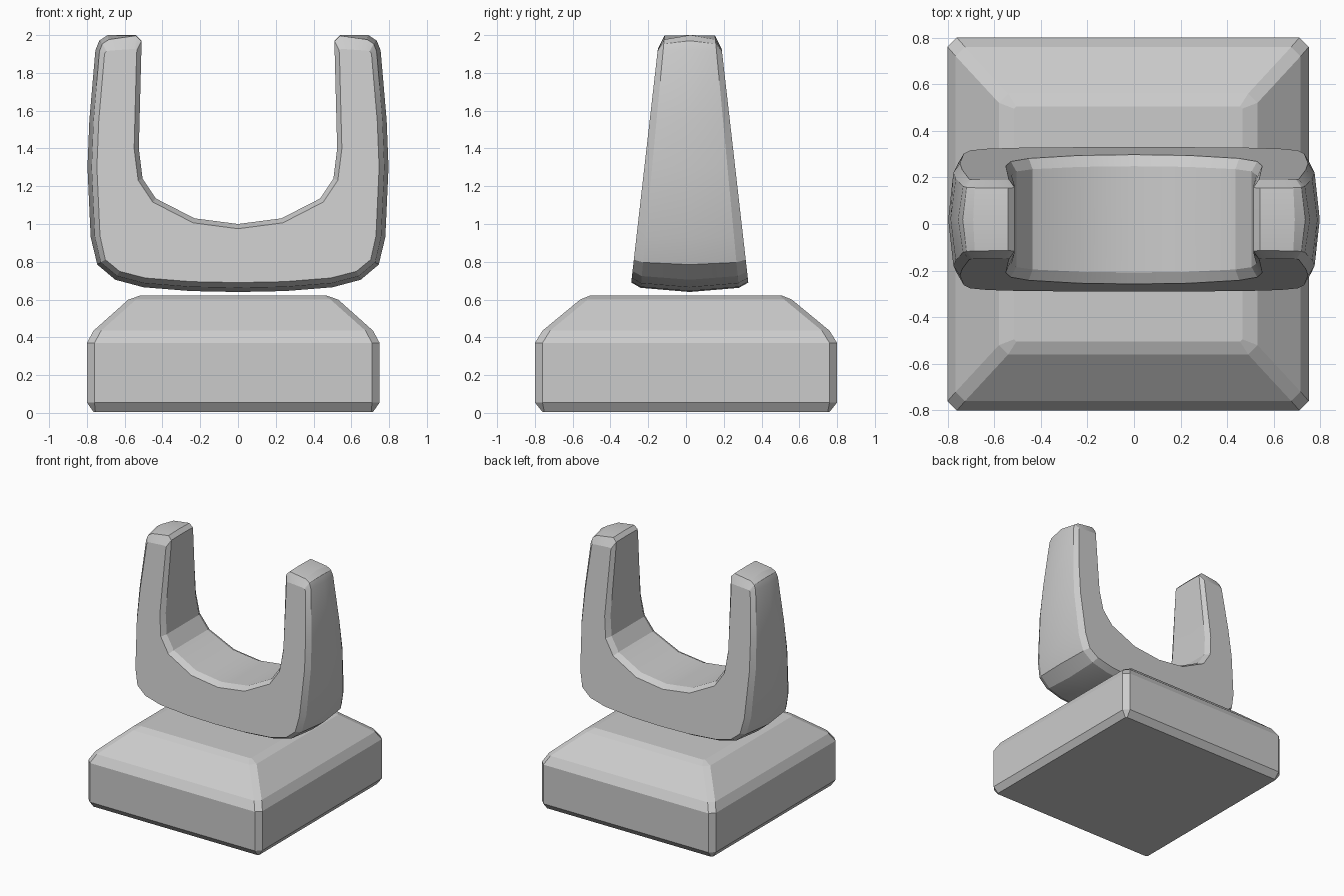
import bpy, bmesh
from mathutils import Vector

cube = bpy.data.objects.get("Cube")
if cube:
    bpy.data.objects.remove(cube, do_unlink=True)

grey = bpy.data.materials.new("plain grey")
grey.use_nodes = True
colour = (0.6, 0.6, 0.6, 1)
grey.diffuse_color = colour
grey.node_tree.nodes["Principled BSDF"].inputs["Base Color"].default_value = colour


def loft(name, rings, angle):
    """Skin a stack of closed rings and cap both ends."""
    bm = bmesh.new()
    loops = [[bm.verts.new(p) for p in ring] for ring in rings]
    n = len(loops[0])
    for a, b in zip(loops, loops[1:]):
        for i in range(n):
            j = (i + 1) % n
            bm.faces.new((a[i], a[j], b[j], b[i]))
    bm.faces.new(loops[0])
    bm.faces.new(loops[-1])
    bmesh.ops.recalc_face_normals(bm, faces=bm.faces)
    mesh = bpy.data.meshes.new(name)
    bm.to_mesh(mesh)
    bm.free()
    mesh.materials.append(grey)
    obj = bpy.data.objects.new(name, mesh)
    bpy.context.collection.objects.link(obj)
    bpy.ops.object.select_all(action="DESELECT")
    obj.select_set(True)
    bpy.context.view_layer.objects.active = obj
    bpy.ops.object.shade_smooth_by_angle(angle=angle)
    return obj


# Base: chamfered square block with a sloping shoulder
def chamfered_square(hx, hy, z, c):
    corners = [(hx, hy - c), (hx - c, hy), (c - hx, hy), (-hx, hy - c),
               (-hx, c - hy), (c - hx, -hy), (hx - c, -hy), (hx, c - hy)]
    return [(x - 0.025, y, z) for x, y in corners]


base_levels = [(0.74, 0.76, 0.005, 0.01), (0.775, 0.80, 0.055, 0.04),
               (0.775, 0.80, 0.37, 0.04), (0.74, 0.76, 0.435, 0.04),
               (0.555, 0.56, 0.60, 0.04), (0.49, 0.505, 0.622, 0.01)]
loft("base", [chamfered_square(*level) for level in base_levels], 0.1)

# Fork: U-shaped outline, crowned and tapering through its depth
outer = [(0, 0.64), (0.25, 0.645), (0.50, 0.665), (0.65, 0.705), (0.745, 0.785),
         (0.78, 0.93), (0.797, 1.3), (0.787, 1.55), (0.755, 1.92),
         (0.735, 1.97), (0.69, 2.0)]
inner = [(0.54, 2.0), (0.512, 1.97), (0.512, 1.9), (0.525, 1.4), (0.505, 1.24),
         (0.435, 1.135), (0.23, 1.03), (0, 1.0)]
half = outer + inner
outline = half + [(-x, z) for x, z in half[-2:0:-1]]
is_outer = [i < len(outer) or i > len(outline) - len(outer)
            for i in range(len(outline))]


def fork_section(t, outer_inset, inner_inset, top_scale):
    ring = []
    for i, (x, z) in enumerate(outline):
        here = Vector((x, z))
        before = (here - Vector(outline[i - 1])).normalized()
        after = (Vector(outline[(i + 1) % len(outline)]) - here).normalized()
        tangent = (before + after).normalized()
        inset = outer_inset if is_outer[i] else inner_inset
        x -= tangent.y * inset
        z += tangent.x * inset
        if z > 1.9:
            z = 1.9 + (z - 1.9) * top_scale
        depth = 0.31 - (z - 0.69) * 0.114
        ring.append((x, 0.02 + t * depth, z))
    return ring


sections = [(-1, 0.05, 0.025, 0.35), (-0.83, 0.022, 0, 0.97), (0, 0, 0, 1),
            (0.83, 0.022, 0, 0.97), (1, 0.05, 0.025, 0.35)]
loft("fork", [fork_section(*s) for s in sections], 0.35)
